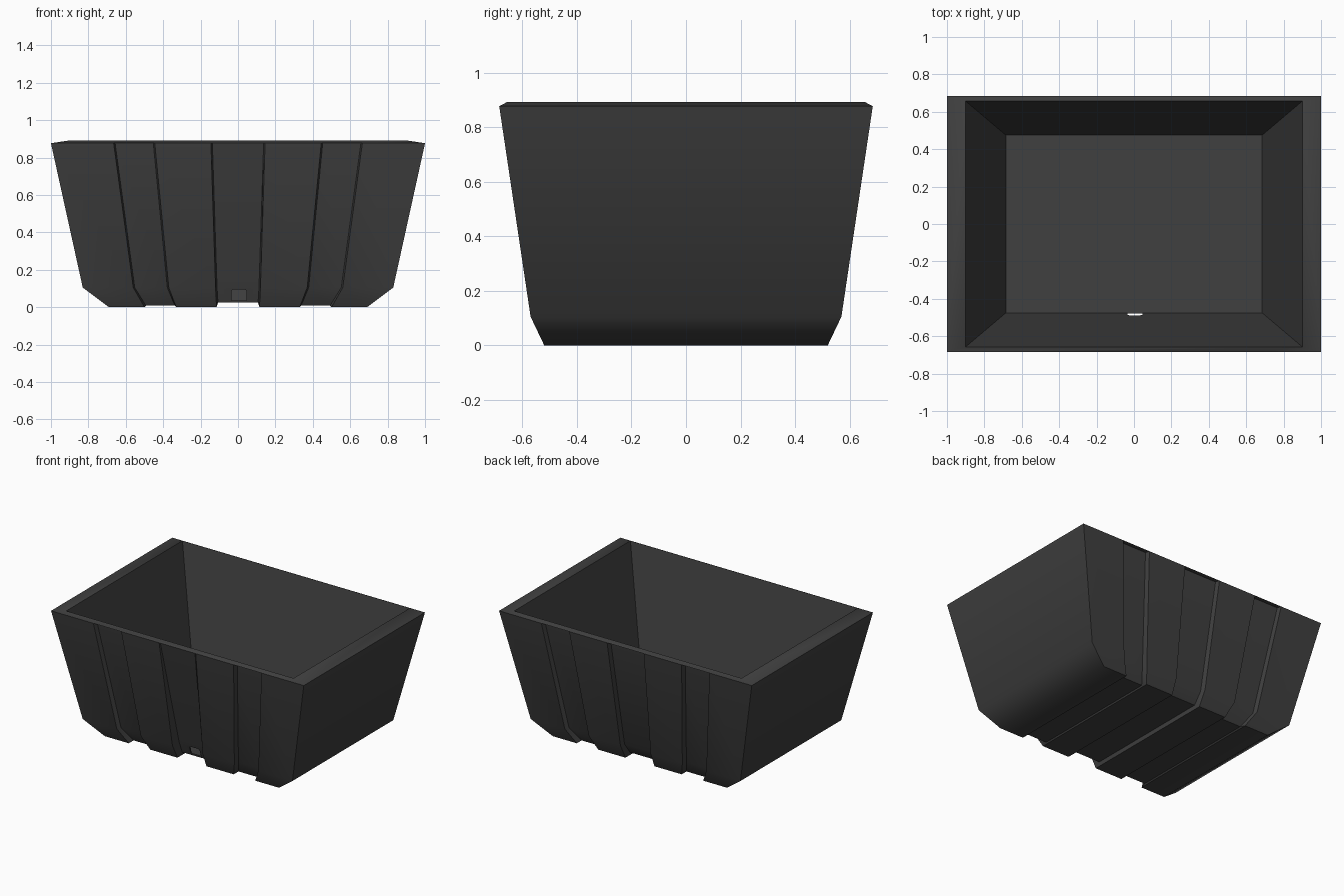
import bpy, bmesh
from math import radians

if "Cube" in bpy.data.objects:
    bpy.data.objects.remove(bpy.data.objects["Cube"])

mat = bpy.data.materials.new("dark_plastic")
mat.diffuse_color = (0.05, 0.05, 0.05, 1)
mat.use_nodes = True
mat.node_tree.nodes["Principled BSDF"].inputs["Base Color"].default_value = mat.diffuse_color


def finish(bm, name):
    bmesh.ops.recalc_face_normals(bm, faces=bm.faces)
    me = bpy.data.meshes.new(name)
    bm.to_mesh(me)
    bm.free()
    ob = bpy.data.objects.new(name, me)
    bpy.context.collection.objects.link(ob)
    return ob


# stations running down the front, under the floor and up the back:
# y, z, half width, side groove outer/inner x, centre groove x,
# side groove recess (dy, dz), centre groove recess (dy, dz)
stations = [
    (-.685, .877, 1.0, .665, .445, .145, (.03, 0), (.003, 0)),
    (-.57, .105, .83, .56, .37, .12, (.035, 0), (.065, 0)),
    (-.52, 0, .69, .50, .33, .115, (.04, .008), (.043, .025)),
    (.52, 0, .69, .50, .33, .115, (-.04, .008), (-.04, .025)),
    (.57, .105, .83, .56, .37, .12, (-.035, 0), (-.035, 0)),
    (.685, .877, 1.0, .665, .445, .145, (-.03, 0), (-.03, 0)),
]
WALL = .008  # sideways slant of the groove walls

bm = bmesh.new()
rows = []
for y, z, w, so, si, c, rs, rc in stations:
    pts = [(-w, y, z)]
    for a, b, r in ((-so, -si, rs), (-c, c, rc), (si, so, rs)):
        yr, zr = y + r[0], z + r[1]
        pts += [(a, y, z), (a + WALL, yr, zr), (b - WALL, yr, zr), (b, y, z)]
    pts.append((w, y, z))
    rows.append([bm.verts.new(p) for p in pts])

# grooved outer skin
for r0, r1 in zip(rows, rows[1:]):
    for i in range(len(r0) - 1):
        bm.faces.new((r0[i], r0[i + 1], r1[i + 1], r1[i]))

# plain end walls with their lower chamfers
for e in (0, -1):
    ft, fm, fb, bb, bk, bt = [r[e] for r in rows]
    bm.faces.new((ft, fm, bk, bt))
    bm.faces.new((fm, fb, bb, bk))


# rim and inner basin
def ring(x, y, z):
    return [bm.verts.new(p) for p in ((-x, -y, z), (x, -y, z), (x, y, z), (-x, y, z))]


lip, floor = ring(.90, .657, .892), ring(.685, .475, .035)
for i in range(4):
    j = (i + 1) % 4
    bm.faces.new((lip[i], lip[j], floor[j], floor[i]))
bm.faces.new(floor)

outer = (0, 1, 4, 5, 8, 9, 12, 13)
for row, l, r in ((rows[0], lip[0], lip[1]), (rows[-1], lip[3], lip[2])):
    bm.faces.new([row[i] for i in outer] + [r, l])
    for k in (1, 5, 9):  # groove tops under the rim
        bm.faces.new(row[k:k + 4])
bm.faces.new((rows[0][0], rows[-1][0], lip[3], lip[0]))
bm.faces.new((rows[0][-1], rows[-1][-1], lip[2], lip[1]))
tub = finish(bm, "planter_tub")
tub.data.materials.append(mat)

# drain hole through the front wall
bm = bmesh.new()
hole = [(-.035, .03), (.045, .03), (.045, .088), (.035, .096), (-.025, .096), (-.035, .088)]
face = bm.faces.new([bm.verts.new((x, -.65, z)) for x, z in hole])
ext = bmesh.ops.extrude_face_region(bm, geom=[face])["geom"]
bmesh.ops.translate(bm, vec=(0, .177, 0), verts=[v for v in ext if isinstance(v, bmesh.types.BMVert)])
cutter = finish(bm, "drain_cutter")
cutter.hide_render = True

mod = tub.modifiers.new("drain", 'BOOLEAN')
mod.operation = 'DIFFERENCE'
mod.solver = 'EXACT'
mod.object = cutter
bpy.context.view_layer.objects.active = tub
tub.select_set(True)
bpy.ops.object.modifier_apply(modifier="drain")
bpy.data.objects.remove(cutter)
bpy.ops.object.shade_smooth_by_angle(angle=radians(45))
